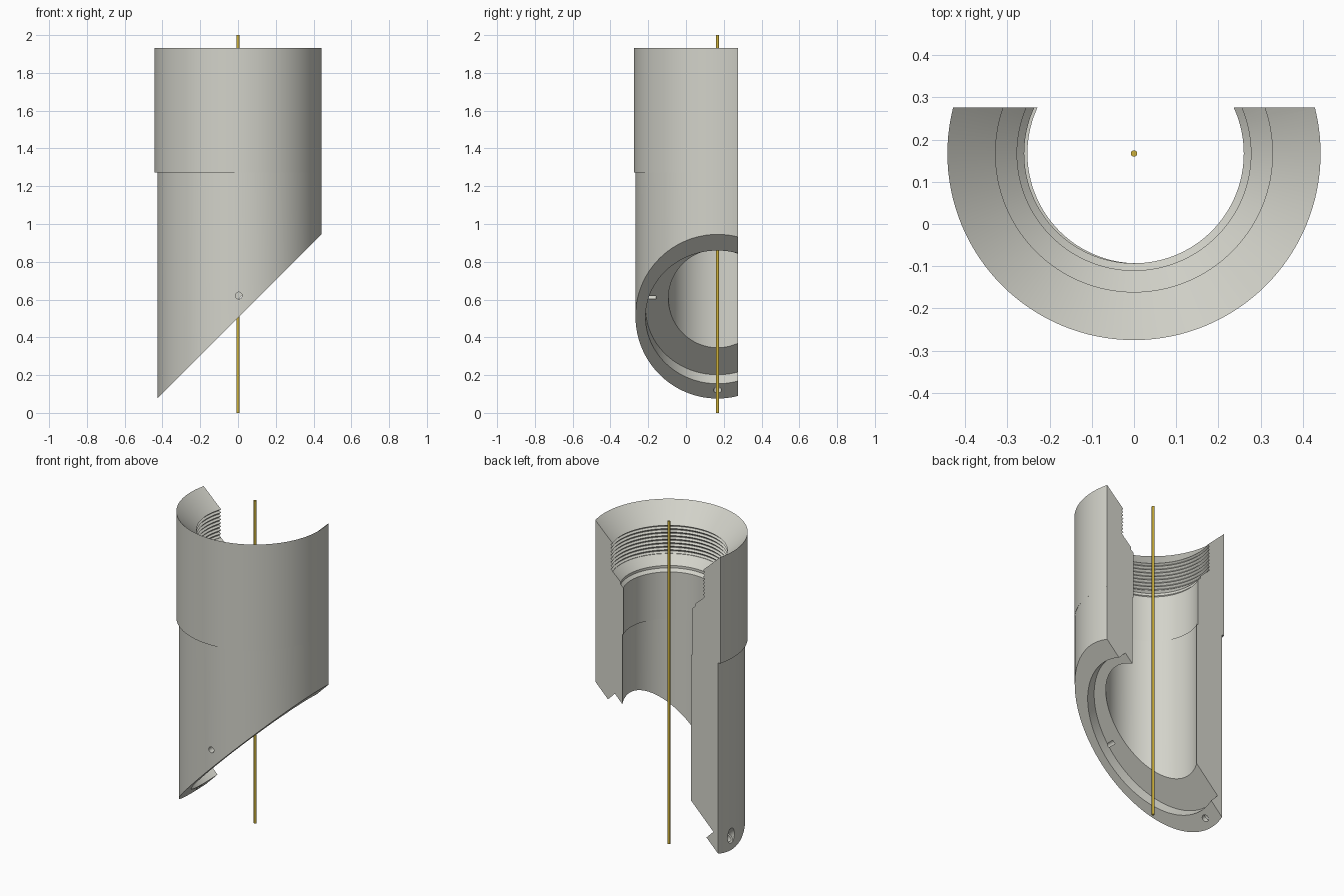
import bpy, bmesh
from math import cos, sin, pi, radians, sqrt
from mathutils import Matrix, Vector

if "Cube" in bpy.data.objects:
    bpy.data.objects.remove(bpy.data.objects["Cube"], do_unlink=True)

AXIS_Y = 0.167      # axis of the bore
BACK_Y = 0.276      # flat section plane
STEP_Z = 1.273      # where the body narrows
SHIFT = 0.0075      # sideways offset of the narrower body
FACE_Z = 0.503      # height of the slanted end face at x = 0
SEGMENTS = 128


def material(name, colour):
    mat = bpy.data.materials.new(name)
    mat.use_nodes = True
    mat.diffuse_color = (*colour, 1)
    mat.node_tree.nodes["Principled BSDF"].inputs["Base Color"].default_value = (*colour, 1)
    return mat


steel = material("light grey steel", (0.65, 0.65, 0.59))
brass = material("golden brass", (0.63, 0.45, 0.045))


def add_object(name, bm, mat=None):
    bmesh.ops.recalc_face_normals(bm, faces=bm.faces)
    mesh = bpy.data.meshes.new(name)
    bm.to_mesh(mesh)
    bm.free()
    ob = bpy.data.objects.new(name, mesh)
    bpy.context.collection.objects.link(ob)
    if mat:
        mesh.materials.append(mat)
    return ob


def lathe(name, profile, centre_x, mat):
    """Spin a closed radius/height outline into a ring-shaped solid."""
    bm = bmesh.new()
    rings = []
    for i in range(SEGMENTS):
        a = 2 * pi * i / SEGMENTS
        rings.append([bm.verts.new((centre_x + r * cos(a), AXIS_Y + r * sin(a), z))
                      for r, z in profile])
    n = len(profile)
    for i, ring in enumerate(rings):
        nxt = rings[(i + 1) % SEGMENTS]
        for j in range(n):
            k = (j + 1) % n
            bm.faces.new((ring[j], nxt[j], nxt[k], ring[k]))
    return add_object(name, bm, mat)


def cylinder(name, start, end, radius, sides=32, stretch=1, mat=None):
    """Cylinder between two points; stretch widens it across y."""
    start, end = Vector(start), Vector(end)
    axis = (end - start).normalized()
    side = Vector((0, 1, 0)) if abs(axis.y) < 0.9 else Vector((1, 0, 0))
    other = axis.cross(side)
    frame = Matrix((side * stretch, other, axis)).transposed().to_4x4()
    bm = bmesh.new()
    bmesh.ops.create_cone(bm, cap_ends=True, segments=sides, radius1=radius, radius2=radius,
                          depth=(end - start).length,
                          matrix=Matrix.Translation((start + end) / 2) @ frame)
    return add_object(name, bm, mat)


def box(name, size, matrix):
    bm = bmesh.new()
    bmesh.ops.create_cube(bm, size=size, matrix=matrix)
    return add_object(name, bm)


def select(ob):
    bpy.ops.object.select_all(action='DESELECT')
    ob.select_set(True)
    bpy.context.view_layer.objects.active = ob


def cut(ob, cutter):
    mod = ob.modifiers.new("cut", 'BOOLEAN')
    mod.operation = 'DIFFERENCE'
    mod.solver = 'EXACT'
    mod.object = cutter
    select(ob)
    bpy.ops.object.modifier_apply(modifier=mod.name)
    bpy.data.objects.remove(cutter, do_unlink=True)


def smooth(ob):
    select(ob)
    bpy.ops.object.shade_smooth_by_angle(angle=radians(25))


# Upper collar: flared mouth, threaded band, stepped shoulder, bore
TEETH, THREAD_TOP, THREAD_LOW = 8, 1.82, 1.645
CREST, ROOT = 0.328, 0.339
pitch = (THREAD_TOP - THREAD_LOW) / TEETH
collar = [(0.442, STEP_Z), (0.442, 1.932), (CREST, THREAD_TOP)]
for t in range(TEETH):
    top = THREAD_TOP - t * pitch
    collar += [(ROOT, top - pitch * 0.4), (ROOT, top - pitch * 0.5), (CREST, top - pitch * 0.9)]
collar += [(CREST, THREAD_LOW), (0.277, 1.595), (0.277, 1.58), (0.26, 1.563), (0.26, STEP_Z)]
upper = lathe("threaded_upper_collar", collar, 0, steel)

# Lower body: plain tube, slightly off centre
lower = lathe("slanted_lower_body",
              [(0.4345, -0.2), (0.4345, STEP_Z), (0.26, STEP_Z), (0.26, -0.2)], SHIFT, steel)

# Slanted end face
normal = Vector((-1, 0, 1)).normalized()
face = Vector((0, AXIS_Y, FACE_Z))
cut(lower, box("end_cutter", 4, Matrix.Translation(face - normal * 2)
               @ Matrix.Rotation(radians(-45), 4, 'Y')))

# Oval recess sunk square into the slanted face
middle = face + Vector((0.004, 0, 0.004))
half_long, half_wide = 0.3525 * sqrt(2), 0.381
cut(lower, cylinder("recess_cutter", middle - normal * 0.3, middle + normal * 0.067,
                    half_long, SEGMENTS, half_wide / half_long))

# Stepped pin hole square to the slanted face at the tip
tip = Vector((-0.383, AXIS_Y, FACE_Z - 0.383))
cut(lower, cylinder("tip_hole_cutter", tip - normal * 0.15, tip + normal * 0.3, 0.021))
cut(lower, cylinder("tip_counterbore_cutter", tip + normal * 0.03, tip + normal * 0.3, 0.033))

# Pin hole through the front
cut(lower, cylinder("front_hole_cutter", (0.004, -0.4, 0.621), (0.004, -0.16, 0.621), 0.018))

# Flat section through the back of both parts
for part in (upper, lower):
    cut(part, box("back_cutter", 4, Matrix.Translation((0, BACK_Y + 2, 1))))
    smooth(part)

# Thin rod on the bore axis
smooth(cylinder("centre_rod", (0, AXIS_Y, 0), (0, AXIS_Y, 2), 0.0077, 16, mat=brass))
